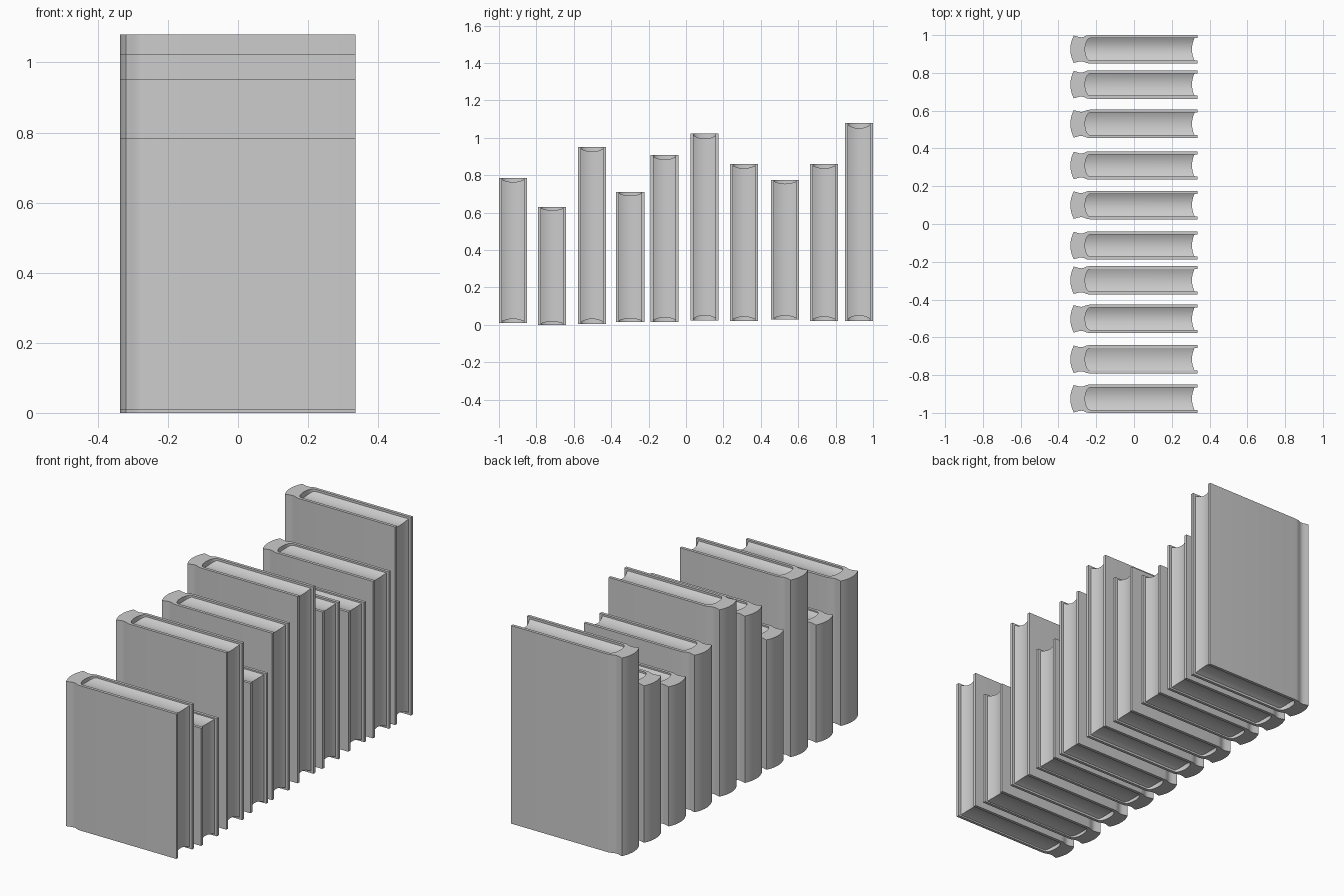
import bpy, bmesh
from math import sin, cos, pi, radians

if "Cube" in bpy.data.objects:
    bpy.data.objects.remove(bpy.data.objects["Cube"])

# (centre y, bottom z, top z) of each book along the row
BOOKS = [(-0.925, 0.01, 0.785), (-0.716, 0.0, 0.63), (-0.502, 0.005, 0.952),
         (-0.298, 0.015, 0.71), (-0.114, 0.015, 0.908), (0.10, 0.023, 1.023),
         (0.31, 0.02, 0.86), (0.53, 0.028, 0.775), (0.738, 0.02, 0.86),
         (0.925, 0.02, 1.08)]
HALF, INNER = 0.075, 0.059      # half thickness outside and inside the boards


def finish(name, bm):
    bmesh.ops.recalc_face_normals(bm, faces=bm.faces)
    mesh = bpy.data.meshes.new(name)
    bm.to_mesh(mesh)
    bm.free()
    ob = bpy.data.objects.new(name, mesh)
    bpy.context.collection.objects.link(ob)
    bpy.ops.object.select_all(action='DESELECT')
    ob.select_set(True)
    bpy.context.view_layer.objects.active = ob
    bpy.ops.object.shade_smooth_by_angle(angle=radians(35))


def cover_profile():
    # board, hinge groove and rounded spine for one half, then mirrored in y
    half = [(0.335, HALF), (-0.235, HALF), (-0.25, 0.073), (-0.263, 0.067),
            (-0.277, 0.0635), (-0.29, 0.0645), (-0.305, 0.069), (-0.319, 0.0725)]
    spine = [(-0.337 + 0.018 * (y / 0.0725) ** 2, y)
             for y in [0.0725 * (1 - i / 5) for i in range(1, 10)]]
    outer = half + spine + [(x, -y) for x, y in reversed(half)]
    # inner side: rounded pocket that holds the pages
    inner = [(-0.232 - 0.027 * sin(pi * i / 12), -INNER * cos(pi * i / 12))
             for i in range(13)]
    return outer + [(0.335, -INNER)] + inner + [(0.335, INNER)]


def cover(name, cy, z0, z1):
    bm = bmesh.new()
    face = bm.faces.new([bm.verts.new((x, cy + y, z0)) for x, y in cover_profile()])
    top = bmesh.ops.extrude_face_region(bm, geom=[face], use_keep_orig=True)['geom']
    for v in top:
        if isinstance(v, bmesh.types.BMVert):
            v.co.z = z1
    finish(name, bm)


def pages(name, cy, z0, z1):
    # page block with concave head, tail and fore edge
    h, n, w = z1 - z0, 12, INNER + 0.002
    bm = bmesh.new()
    rows = []
    for i in range(n + 1):
        t = 2 * i / n - 1
        sag = 1 - t * t
        inset = h * (0.01 + 0.018 * sag)
        xf = 0.321 - 0.014 * sag
        y = cy + t * w
        rows.append([bm.verts.new(p) for p in
                     ((-0.27, y, z0 + inset), (xf, y, z0 + inset),
                      (xf, y, z1 - inset), (-0.27, y, z1 - inset))])
    for a, b in zip(rows, rows[1:]):
        for k in range(4):
            m = (k + 1) % 4
            bm.faces.new((a[k], a[m], b[m], b[k]))
    bm.faces.new(rows[0])
    bm.faces.new(rows[-1])
    finish(name, bm)


for i, (cy, z0, z1) in enumerate(BOOKS, 1):
    cover(f"book_cover_{i}", cy, z0, z1)
    pages(f"book_pages_{i}", cy, z0, z1)
